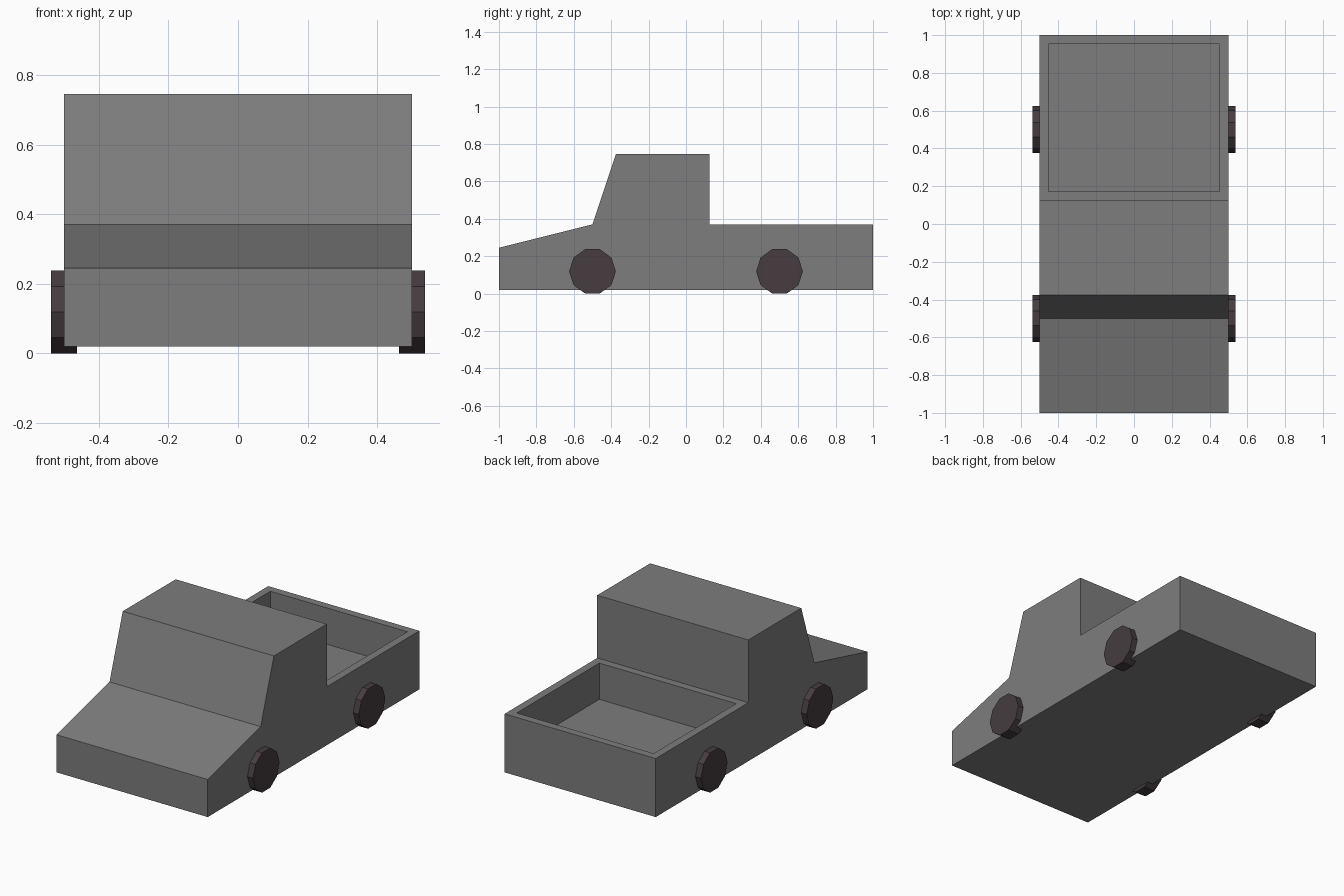
import bpy, bmesh, math
from mathutils import Matrix

if "Cube" in bpy.data.objects:
    bpy.data.objects.remove(bpy.data.objects["Cube"])


def make_material(name, color):
    mat = bpy.data.materials.new(name)
    mat.diffuse_color = color
    mat.use_nodes = True
    mat.node_tree.nodes["Principled BSDF"].inputs["Base Color"].default_value = mat.diffuse_color
    return mat


def make_object(name, bm, mat):
    bmesh.ops.recalc_face_normals(bm, faces=bm.faces)
    mesh = bpy.data.meshes.new(name)
    bm.to_mesh(mesh)
    bm.free()
    mesh.materials.append(mat)
    obj = bpy.data.objects.new(name, mesh)
    bpy.context.collection.objects.link(obj)


def extrude_along_x(points, x0, width):
    """Solid prism from a (y, z) outline."""
    bm = bmesh.new()
    cap = bm.faces.new([bm.verts.new((x0, y, z)) for y, z in points])
    ext = bmesh.ops.extrude_face_region(bm, geom=[cap], use_keep_orig=True)
    moved = [g for g in ext["geom"] if isinstance(g, bmesh.types.BMVert)]
    bmesh.ops.translate(bm, verts=moved, vec=(width, 0, 0))
    bmesh.ops.recalc_face_normals(bm, faces=bm.faces)
    bm.normal_update()
    return bm


paint = make_material("dark_grey_paint", (0.205, 0.205, 0.205, 1))
rubber = make_material("rubber", (0.061, 0.046, 0.05, 1))

# Body: side profile extruded across the width
HALF_WIDTH = 0.5
profile = [(-1, 0.02), (1, 0.02), (1, 0.37), (0.125, 0.37),
           (0.125, 0.745), (-0.375, 0.745), (-0.5, 0.37), (-1, 0.245)]
bm = extrude_along_x(profile, -HALF_WIDTH, 2 * HALF_WIDTH)

# Cargo bed: inset the rear deck and sink it
deck = next(f for f in bm.faces
            if f.normal.z > 0.9 and f.calc_center_median().y > 0.3)
bmesh.ops.inset_individual(bm, faces=[deck], thickness=0.047,
                           use_even_offset=True)
floor = bmesh.ops.extrude_discrete_faces(bm, faces=[deck])["faces"][0]
bmesh.ops.translate(bm, verts=floor.verts, vec=(0, 0, -0.217))
make_object("truck_body", bm, paint)

# Wheels: ten-sided discs standing on the ground
RADIUS, THICKNESS = 0.125, 0.074
axle_height = RADIUS * math.cos(math.pi / 10)
circle = [(RADIUS * math.cos(i * math.tau / 10),
           RADIUS * math.sin(i * math.tau / 10)) for i in range(10)]
for end, y in (("front", -0.5), ("rear", 0.5)):
    for label, sx in (("left", 1), ("right", -1)):
        bm = extrude_along_x(circle, -THICKNESS / 2, THICKNESS)
        bm.transform(Matrix.Translation((sx * HALF_WIDTH, y, axle_height)))
        make_object(f"{end}_{label}_wheel", bm, rubber)
